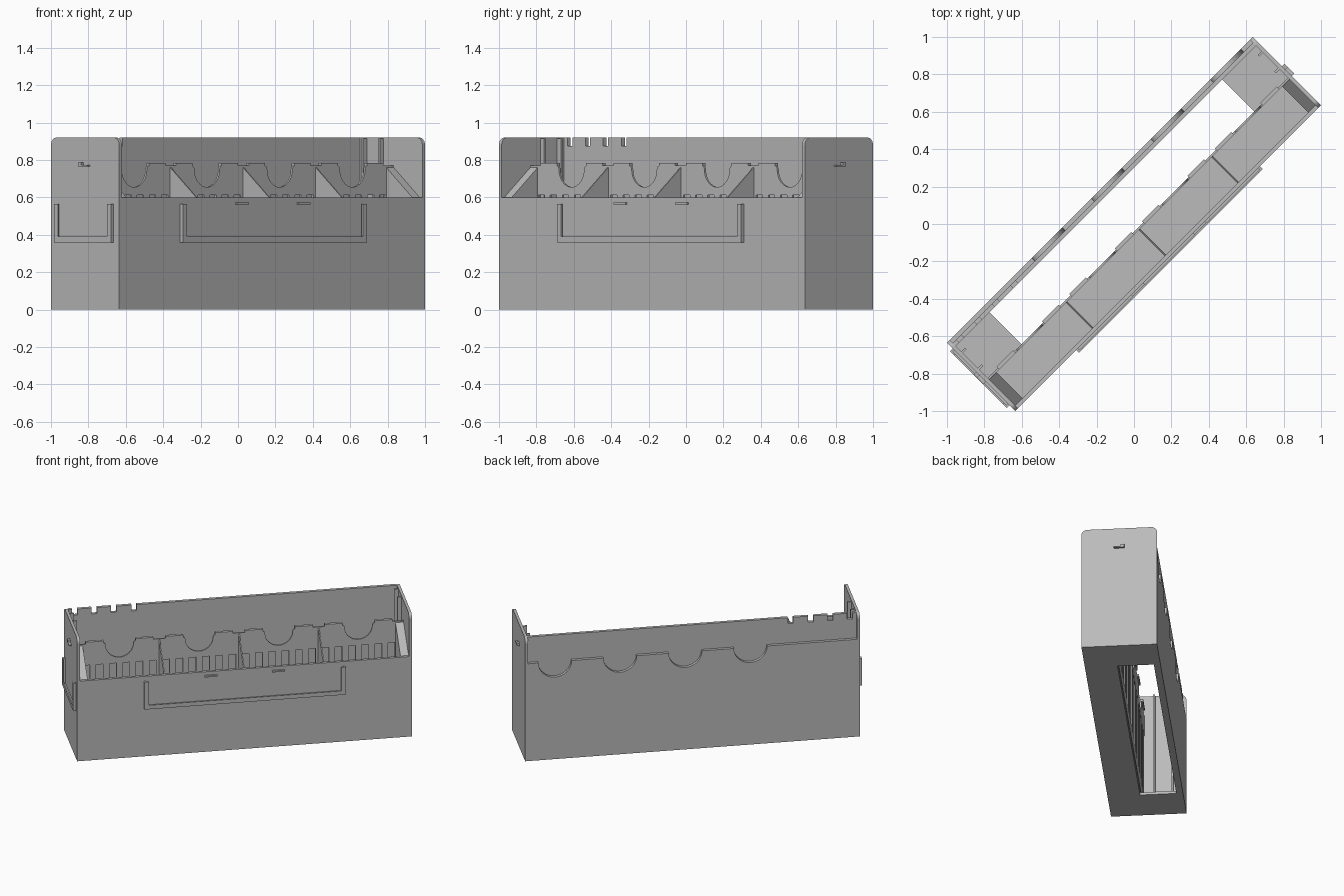
import bpy, bmesh, math

cube = bpy.data.objects.get("Cube")
if cube:
    bpy.data.objects.remove(cube, do_unlink=True)

grey = bpy.data.materials.new("plain_grey")
grey.use_nodes = True
COLOUR = (0.5, 0.5, 0.5, 1)
grey.diffuse_color = COLOUR
grey.node_tree.nodes["Principled BSDF"].inputs["Base Color"].default_value = COLOUR

# Half length, half width, heights and sheet thickness
L, W, H, FRONT_H, T = 1.156, 0.258, 0.92, 0.6, 0.02
PANEL_Y = -0.035
BACK_Y = 0.212
MID_Y = 0.235
HOLE = 0.88


def prism(name, pts, lo, hi, axis):
    """Extrude an outline along x (points are y, z) or y (points are x, z)."""
    bm = bmesh.new()
    place = (lambda a, b: (lo, a, b)) if axis == "x" else (lambda a, b: (a, lo, b))
    face = bm.faces.new([bm.verts.new(place(a, b)) for a, b in pts])
    new = bmesh.ops.extrude_face_region(bm, geom=[face])["geom"]
    step = (hi - lo, 0, 0) if axis == "x" else (0, hi - lo, 0)
    bmesh.ops.translate(bm, vec=step, verts=[v for v in new if isinstance(v, bmesh.types.BMVert)])
    bmesh.ops.recalc_face_normals(bm, faces=bm.faces)
    mesh = bpy.data.meshes.new(name)
    bm.to_mesh(mesh)
    bm.free()
    mesh.materials.append(grey)
    obj = bpy.data.objects.new(name, mesh)
    obj.rotation_euler.z = math.pi / 4
    bpy.context.collection.objects.link(obj)
    return obj


def box(name, x0, x1, y0, y1, z0, z1):
    return prism(name, [(x0, z0), (x1, z0), (x1, z1), (x0, z1)], y0, y1, "y")


def arc(cx, cz, r, a0, a1, n):
    return [(cx + r * math.cos(math.radians(a0 + (a1 - a0) * i / n)),
             cz + r * math.sin(math.radians(a0 + (a1 - a0) * i / n))) for i in range(n + 1)]


def sheet(x0, x1, z0, z1, cuts):
    """Outline of a sheet whose top edge has cuts, listed left to right."""
    pts = [(x1, z0), (x0, z0), (x0, z1)]
    for cut in cuts:
        pts += cut
    return pts + [(x1, z1)]


# Floor around the open slot
box("tray_floor", -L + T, L - T, -W + T, PANEL_Y, 0, T)
for side, s in (("left", 1), ("right", -1)):
    a, b = sorted((s * HOLE, s * (L - T)))
    box(side + "_floor", a, b, PANEL_Y, BACK_Y, 0, T)

# Front wall
box("front_wall", -L + T, L - T, -W, -W + T, 0, FRONT_H)

# Tall end walls with rounded top corners and inner guide ribs
R = 0.04
outline = [(-W, 0), (W, 0)] + arc(W - R, H - R, R, 0, 90, 6) + arc(-W + R, H - R, R, 90, 180, 6)
for side, s in (("left", 1), ("right", -1)):
    a, b = sorted((s * (L - T), s * L))
    prism(side + "_end_wall", outline, a, b, "x")
    a, b = sorted((s * (L - 0.05), s * (L - T)))
    for y in (0.165, 0.04):
        box(side + "_guide_rib", a, b, y - 0.006, y + 0.006, T, H - 0.005)
    # Clip on the outer face
    a, b = sorted((s * L, s * (L + 0.018)))
    box(side + "_end_clip", a, b, -0.036, 0.036, 0.765, 0.773)
    box(side + "_end_clip_tip", a, b, 0.012, 0.036, 0.773, 0.787)

# Back: notched tall sheet with a lower scalloped sheet outside it
notches = []
for x in (-1.09, -0.955, -0.82, -0.68):
    l, r = x - 0.018, x + 0.018
    notches.append([(l, H), (l, H - 0.045), (r, H - 0.045), (r, H)])
prism("back_inner_sheet", sheet(-L + T, L - T, 0, H, notches), BACK_Y, MID_Y, "y")
BACK_LIP = 0.73
scallops = [arc(x, BACK_LIP, 0.115, 180, 360, 16) for x in (-0.4, 0.05, 0.5, 0.95)]
prism("back_outer_sheet", sheet(-L + T, L - T, 0, BACK_LIP, scallops), MID_Y, W, "y")

# Divider panel: scalloped top, barred lower part
TOP, SLOT_TOP = 0.77, 0.612
BAY = 0.55
centres = [(i - 1.5) * BAY for i in range(4)]
dips = []
for c in centres:
    dips.append(arc(c - 0.115, TOP - 0.02, 0.02, 90, 0, 4)
                + arc(c, TOP - 0.02, 0.095, 180, 360, 16)
                + arc(c + 0.115, TOP - 0.02, 0.02, 180, 90, 4))
P0, P1 = PANEL_Y - 0.006, PANEL_Y + 0.006
prism("divider_panel", sheet(-L + T, L - T, SLOT_TOP, TOP, dips), P0, P1, "y")
box("divider_base", -L + T, L - T, P0, P1, T, 0.12)
PITCH = BAY / 6
for c in centres:
    for i in range(7):
        x = c - BAY / 2 + i * PITCH
        box("divider_bar", x - 0.022, x + 0.022, P0, P1, 0.12, SLOT_TOP)
    # Raised lips beside each dip
    for s in (-1, 1):
        x = c + s * 0.172
        box("divider_lip", x - 0.062, x + 0.062, P0, P1 + 0.01, TOP - 0.005, TOP + 0.015)

# Sloping bay partitions, thick at both ends
slope = [(-W + T, T), (P0, T), (P0, TOP - 0.01), (-W + T, FRONT_H)]
for x in (-BAY, 0, BAY):
    prism("bay_partition", slope, x - 0.004, x + 0.004, "x")
for s in (-1, 1):
    a, b = sorted((s * 1.08, s * (L - T)))
    prism("end_partition", slope, a, b, "x")


# Open-topped sign holders
def u_frame(half, z0, z1, w):
    return [(-half, z1), (-half, z0), (half, z0), (half, z1),
            (half - w, z1), (half - w, z0 + w), (-half + w, z0 + w), (-half + w, z1)]


for half, axis, face in ((0.695, "y", -W), (0.215, "x", -L)):
    prism("sign_holder_spacer", u_frame(half, 0.36, 0.565, 0.014), face - 0.012, face, axis)
    prism("sign_holder_lip", u_frame(half, 0.36, 0.565, 0.03), face - 0.021, face - 0.012, axis)

# Small clips on the front wall
for x in (-0.233, 0.233):
    box("front_clip", x - 0.045, x + 0.045, -W - 0.012, -W, 0.563, 0.574)
